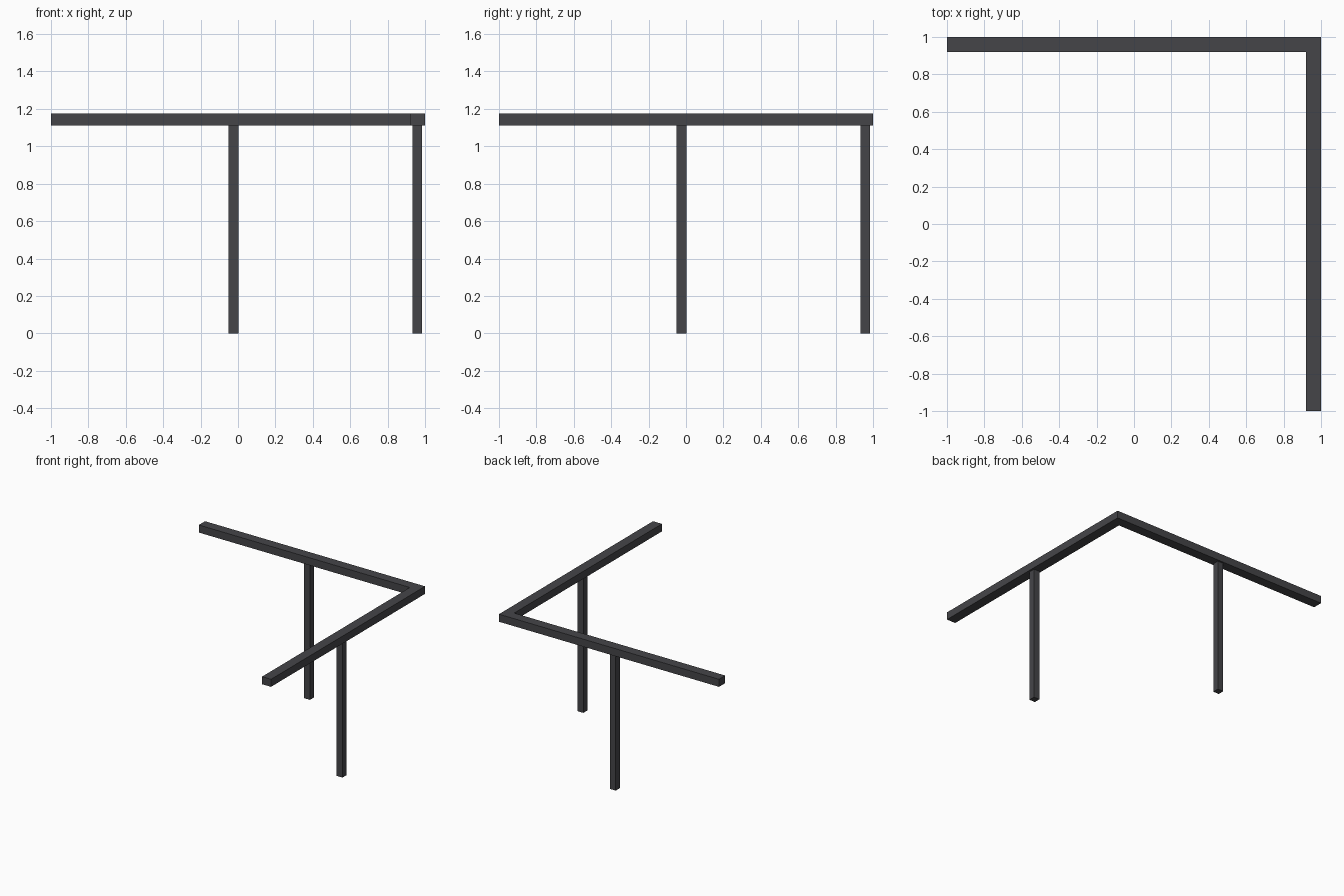
import bpy

if "Cube" in bpy.data.objects:
    bpy.data.objects.remove(bpy.data.objects["Cube"])

# Single dark charcoal colour
mat = bpy.data.materials.new("charcoal")
mat.diffuse_color = (0.06, 0.06, 0.066, 1)
mat.use_nodes = True
mat.node_tree.nodes["Principled BSDF"].inputs["Base Color"].default_value = mat.diffuse_color


def box(name, lo, hi):
    """Axis-aligned box between two corners."""
    centre = [(a + b) / 2 for a, b in zip(lo, hi)]
    bpy.ops.mesh.primitive_cube_add(size=1, location=centre)
    ob = bpy.context.object
    ob.name = name
    ob.scale = [b - a for a, b in zip(lo, hi)]
    bpy.ops.object.transform_apply(location=False, rotation=False, scale=True)
    ob.data.materials.append(mat)
    return ob


Z0, Z1 = 1.112, 1.174   # rail underside and top
W = 0.081               # rail width

# Rails meeting in an L at the back right corner
box("right_rail", (1 - W, -1, Z0), (1, 1, Z1))
box("back_rail", (-1, 1 - W, Z0), (1 - W, 1, Z1))

# One square post under the middle of each rail
P0, P1 = 0.932, 0.985   # across the rail
M0, M1 = -0.051, 0.002  # along the rail
box("right_post", (P0, M0, 0), (P1, M1, Z0))
box("back_post", (M0, P0, 0), (M1, P1, Z0))
